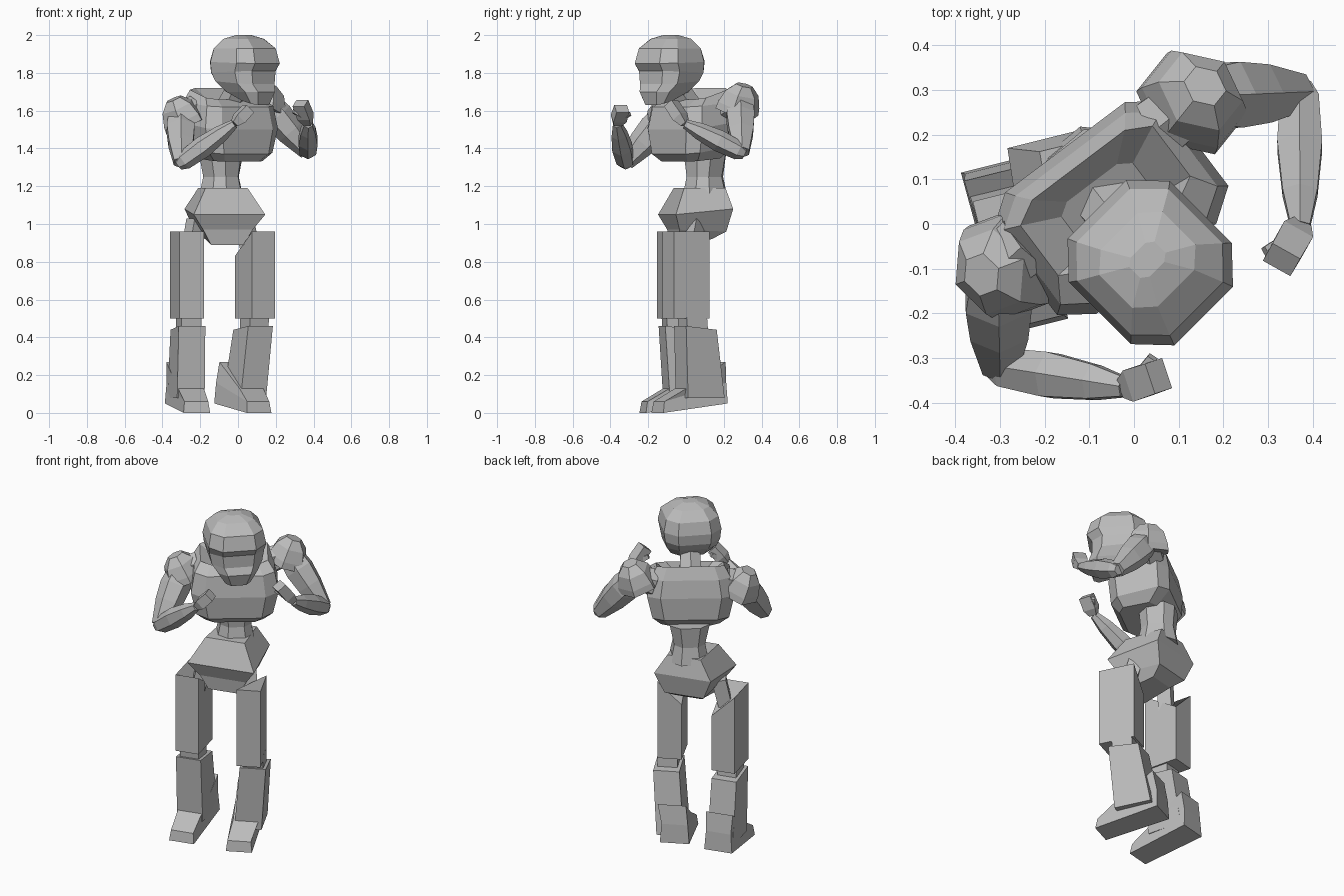
import bpy, bmesh, math
from mathutils import Vector, Matrix

if "Cube" in bpy.data.objects:
    bpy.data.objects.remove(bpy.data.objects["Cube"])

GREY = (0.5, 0.5, 0.5, 1)
grey = bpy.data.materials.new("plain grey")
grey.use_nodes = True
grey.diffuse_color = GREY
grey.node_tree.nodes["Principled BSDF"].inputs["Base Color"].default_value = GREY


def loft(name, rings):
    """Skin a list of equal-sized point rings and cap both ends."""
    bm = bmesh.new()
    loops = [[bm.verts.new(p) for p in ring] for ring in rings]
    n = len(loops[0])
    for low, high in zip(loops, loops[1:]):
        for i in range(n):
            j = (i + 1) % n
            bm.faces.new((low[i], low[j], high[j], high[i]))
    bm.faces.new(loops[0][::-1])
    bm.faces.new(loops[-1])
    bmesh.ops.recalc_face_normals(bm, faces=bm.faces)
    mesh = bpy.data.meshes.new(name)
    bm.to_mesh(mesh)
    bm.free()
    mesh.materials.append(grey)
    obj = bpy.data.objects.new(name, mesh)
    bpy.context.collection.objects.link(obj)
    return obj


def stack(name, origin, yaw, rows, cut=0, taper=1):
    """Loft level sections: front z, back z, centre x, width, front y, back y."""
    turn = Matrix.Rotation(math.radians(yaw), 3, 'Z')
    base = Vector((*origin, 0))
    rings = []
    for zf, zb, cx, w, yf, yb in rows:
        h, d = w / 2, yb - yf
        a, b = h - w * cut, d * cut
        if cut:
            flat = [(-a, yf), (a, yf), (h, yf + b), (h, yb - b),
                    (a, yb), (-a, yb), (-h, yb - b), (-h, yf + b)]
        else:
            flat = [(-h, yf), (h, yf), (h * taper, yb), (-h * taper, yb)]
        rings.append([base + turn @ Vector((cx + x, y, zf + (zb - zf) * (y - yf) / d))
                      for x, y in flat])
    return loft(name, rings)


def limb(name, start, end, profile, sides=6, squash=1.0):
    """Loft polygon sections along a straight axis: (fraction, radius)."""
    a, b = Vector(start), Vector(end)
    q = (b - a).to_track_quat('Z', 'Y')
    rings = []
    for t, r in profile:
        ring = []
        for i in range(sides):
            ang = math.tau * (i + 0.5) / sides
            ring.append(a.lerp(b, t) + q @ Vector((r * math.cos(ang), r * squash * math.sin(ang), 0)))
        rings.append(ring)
    return loft(name, rings)


# Helmet with a recessed visor and a jutting chin
stack("head", (0.03, -0.08), 45, [
    (1.63, 1.66, 0, 0.14, -0.15, -0.03),
    (1.70, 1.70, 0, 0.22, -0.17, 0.07),
    (1.74, 1.76, 0, 0.28, -0.15, 0.13),
    (1.81, 1.80, 0, 0.305, -0.15, 0.155),
    (1.85, 1.86, 0, 0.32, -0.178, 0.16),
    (1.93, 1.93, 0, 0.29, -0.155, 0.14),
    (1.98, 1.98, 0, 0.20, -0.09, 0.09),
    (2.00, 2.00, 0, 0.08, -0.03, 0.03)], cut=0.21)
limb("neck", (-0.06, 0.04, 1.6), (0.01, -0.05, 1.74), [(0, 0.07), (1, 0.06)])

# Torso, with a hollow around the neck
stack("chest", (0, 0), 37, [
    (1.33, 1.35, -0.02, 0.32, -0.06, 0.15),
    (1.37, 1.42, -0.02, 0.42, -0.10, 0.23),
    (1.50, 1.55, -0.02, 0.48, -0.11, 0.23),
    (1.62, 1.65, -0.02, 0.44, -0.09, 0.21),
    (1.66, 1.72, -0.02, 0.37, -0.02, 0.18),
    (1.59, 1.65, -0.02, 0.20, 0.0, 0.13)], cut=0.15)
stack("waist", (-0.09, 0.10), 40, [
    (1.15, 1.15, 0, 0.21, -0.11, 0.11),
    (1.25, 1.25, 0, 0.17, -0.09, 0.09),
    (1.37, 1.37, 0, 0.22, -0.10, 0.10)], cut=0.25)
stack("pelvis", (-0.08, 0.04), 14, [
    (0.89, 0.92, 0.0, 0.18, -0.10, 0.08),
    (0.97, 0.96, 0.0, 0.27, -0.11, 0.15),
    (1.05, 1.08, 0, 0.39, -0.145, 0.175),
    (1.19, 1.19, 0, 0.23, -0.08, 0.15)], taper=0.85)


def leg(word, hip, thigh_at, shin_at, yaw, shift, back, inner):
    """One leg: hip link, boxy thigh, knee, leaning shin and wedge foot."""
    limb(word + "_hip_link", hip, (*thigh_at, 0.75), [(0, 0.055), (1, 0.05)], 4)
    thigh = stack(word + "_thigh", thigh_at, yaw, [
        (0.50, 0.50, 0, 0.135, -0.105, 0.105),
        (0.96, 0.96, 0, 0.135, -0.105, 0.105)])
    thigh.data.vertices[inner].co.z -= 0.13
    stack(word + "_knee", shin_at, yaw, [
        (0.40, 0.40, 0, 0.11, -0.07, 0.05),
        (0.53, 0.53, 0, 0.11, -0.08, 0.04)])
    stack(word + "_shin", shin_at, yaw, [
        (0.08, 0.08, shift * 0.5, 0.15, back - 0.085, back + 0.13),
        (0.46, 0.44, 0, 0.145, -0.09, 0.09)])
    stack(word + "_foot", shin_at, yaw, [
        (0.0, 0.05, shift, 0.145, back - 0.215, back + 0.16),
        (0.06, 0.16, shift, 0.13, back - 0.205, back + 0.155),
        (0.13, 0.27, shift * 0.7, 0.14, back - 0.085, back + 0.14)], taper=1.12)


leg("left", (0.03, 0.05, 1.02), (0.09, 0.0), (0.08, 0.05), 26, -0.06, 0.02, 7)
leg("right", (-0.22, 0.0, 1.02), (-0.27, -0.035), (-0.265, -0.04), 14, 0, 0.02, 6)


def arm(word, root, shoulder, elbow, wrist, knuckles, pad_axis):
    """One arm: shoulder root and pad, upper arm, forearm, fist and thumb."""
    s, axis = Vector(shoulder), Vector(pad_axis).normalized()
    w, k = Vector(wrist), Vector(knuckles)
    limb(word + "_shoulder_root", root, shoulder, [(0, 0.08), (1, 0.07)])
    limb(word + "_shoulder_pad", s - axis * 0.06, s + axis * 0.09,
         [(0, 0.13), (0.25, 0.125), (0.7, 0.10), (1, 0.05)], 6, 0.9)
    limb(word + "_upper_arm", shoulder, elbow,
         [(0, 0.07), (0.3, 0.085), (0.6, 0.075), (1, 0.045)])
    limb(word + "_forearm", elbow, wrist,
         [(-0.06, 0.03), (0.05, 0.05), (0.4, 0.058), (0.75, 0.045), (1, 0.025)])
    limb(word + "_fist", w, k, [(0, 0.03), (0.35, 0.052), (1, 0.05)], 4, 0.8)
    toward = (Vector((0.1, -0.1, 1.6)) - k).normalized()
    limb(word + "_thumb", w.lerp(k, 0.3), w.lerp(k, 0.7) + toward * 0.05,
         [(0, 0.025), (1, 0.015)], 4)


arm("left", (0.06, 0.22, 1.61), (0.14, 0.285, 1.65), (0.37, 0.295, 1.38),
    (0.372, -0.005, 1.53), (0.33, -0.08, 1.64), (0.2, 0.25, 0.9))
arm("right", (-0.24, -0.04, 1.60), (-0.305, -0.10, 1.58), (-0.30, -0.32, 1.325),
    (-0.02, -0.365, 1.53), (0.055, -0.34, 1.61), (-0.4, -0.15, 0.9))
